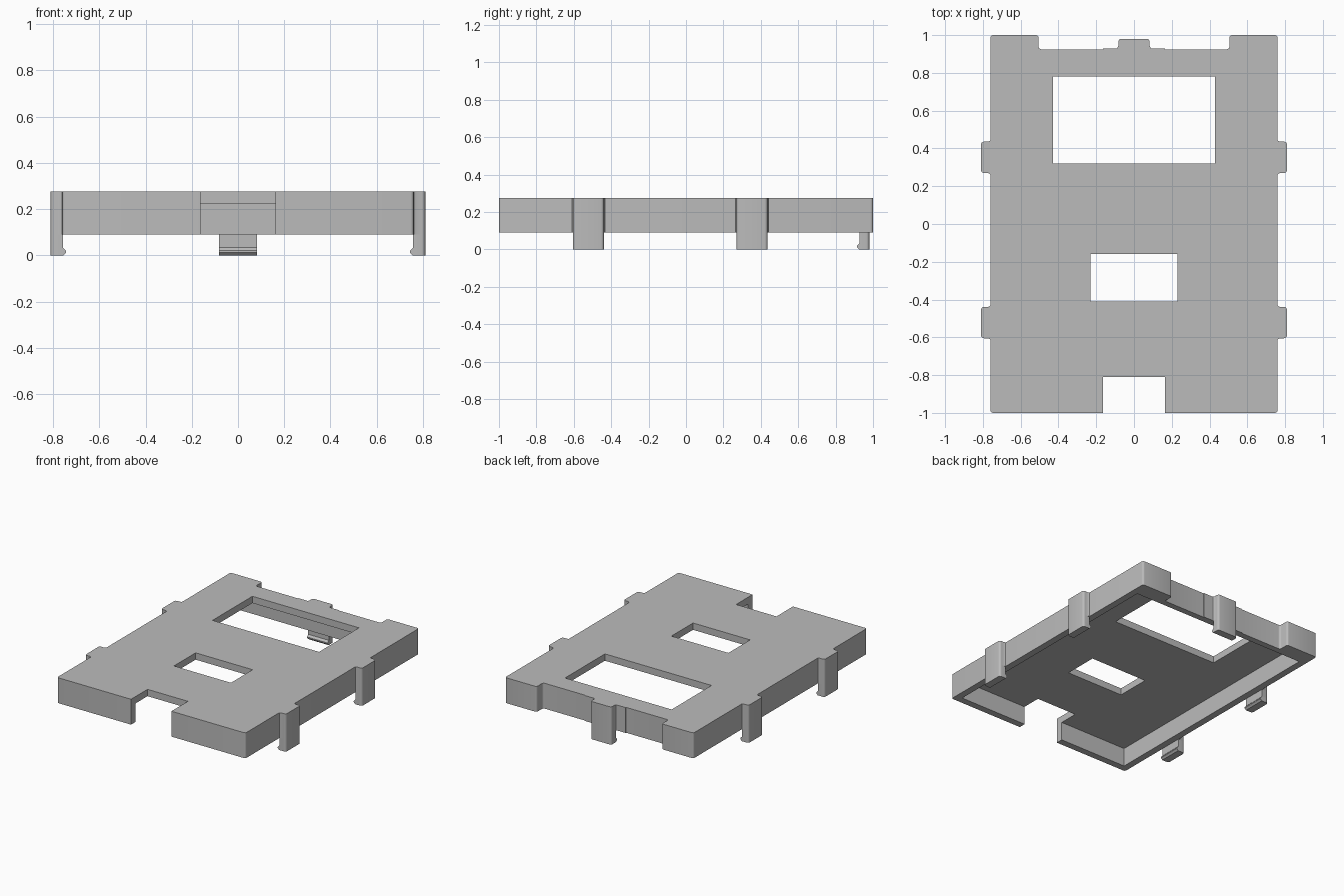
import bpy
import bmesh
from mathutils import Matrix, Vector
from math import pi

if "Cube" in bpy.data.objects:
    bpy.data.objects.remove(bpy.data.objects["Cube"], do_unlink=True)

TOP, RIM, PLATE = 0.275, 0.09, 0.225   # lid top, rim bottom, plate underside

grey = bpy.data.materials.new("plain grey")
grey.use_nodes = True
grey.diffuse_color = (0.5, 0.5, 0.5, 1)
grey.node_tree.nodes["Principled BSDF"].inputs["Base Color"].default_value = (0.5, 0.5, 0.5, 1)


def prism(name, outline, z0, z1, matrix=None, rounded=None):
    """Extrude an outline in z; round the vertical edges chosen by a rule."""
    bm = bmesh.new()
    face = bm.faces.new([bm.verts.new((x, y, z0)) for x, y in outline])
    out = bmesh.ops.extrude_face_region(bm, geom=[face])
    new = [g for g in out["geom"] if isinstance(g, bmesh.types.BMVert)]
    bmesh.ops.translate(bm, verts=new, vec=(0, 0, z1 - z0))
    if rounded:
        radius, rule = rounded
        edges = [e for e in bm.edges
                 if abs(e.verts[0].co.z - e.verts[1].co.z) > 1e-4 and rule(e.verts[0].co)]
        bmesh.ops.bevel(bm, geom=edges, offset=radius, segments=4, profile=0.5, affect='EDGES')
    if matrix:
        bm.transform(matrix)
    bmesh.ops.recalc_face_normals(bm, faces=bm.faces)
    mesh = bpy.data.meshes.new(name)
    bm.to_mesh(mesh)
    bm.free()
    mesh.materials.append(grey)
    obj = bpy.data.objects.new(name, mesh)
    bpy.context.collection.objects.link(obj)
    return obj


def rect(x0, x1, y0, y1):
    return [(x0, y0), (x1, y0), (x1, y1), (x0, y1)]


def mirrored(half):
    """Complete a half outline across the first axis."""
    return half + [(-a, b) for a, b in reversed(half)]


# Lid body: stepped back edge with a corner block at each side
outline = mirrored([(0.76, -1), (0.76, 1), (0.505, 1), (0.505, 0.925),
                    (0.165, 0.925), (0.165, 0.93)])
lid = prism("lid_body", outline, RIM, TOP,
            rounded=(0.014, lambda c: abs(c.x) > 0.4))

# Hollow underside, two windows and the front notch
cuts = {
    "cavity_cutter": (rect(-0.71, 0.71, -0.95, 0.88), 0, PLATE),
    "large_window_cutter": (rect(-0.43, 0.43, 0.32, 0.78), 0, 0.4),
    "small_window_cutter": (rect(-0.23, 0.23, -0.41, -0.16), 0, 0.4),
    "front_notch_cutter": (rect(-0.163, 0.163, -1.1, -0.81), 0, 0.4),
}
cutters = []
for name, (shape, z0, z1) in cuts.items():
    cutter = prism(name, shape, z0, z1)
    cutter.hide_render = True
    cutters.append(cutter)
    mod = lid.modifiers.new(name, 'BOOLEAN')
    mod.operation, mod.solver, mod.object = 'DIFFERENCE', 'EXACT', cutter
bpy.context.view_layer.update()
cut_mesh = bpy.data.meshes.new_from_object(
    lid.evaluated_get(bpy.context.evaluated_depsgraph_get()))
lid.modifiers.clear()
lid.data = cut_mesh
for cutter in cutters:
    bpy.data.objects.remove(cutter, do_unlink=True)

# Clip sections: first axis along the wall, second axis outward
UPPER = mirrored([(0.096, -0.002), (0.088, 0.002), (0.083, 0.012), (0.083, 0.05)])
STEM = mirrored([(0.083, -0.002), (0.083, 0.05)])
# Hook section: outward, height
HOOK = [(0.03, 0), (-0.004, 0), (-0.016, 0.012), (-0.016, 0.02), (0, 0.036), (0.03, 0.036)]
TURN_HOOK = Matrix(((0, 0, 1, 0), (1, 0, 0, 0), (0, 1, 0, 0), (0, 0, 0, 1)))


def clip(name, base, angle):
    place = Matrix.Translation(Vector((*base, 0))) @ Matrix.Rotation(angle, 4, 'Z')
    outer = (0.016, lambda c: c.y > 0.04)
    prism(name + "_upper", UPPER, RIM, TOP, place, outer)
    prism(name + "_stem", STEM, 0, RIM, place, outer)
    prism(name + "_hook", HOOK, -0.083, 0.083, place @ TURN_HOOK)


for side, sign in (("left", 1), ("right", -1)):
    for end, y in (("front", -0.522), ("back", 0.353)):
        clip(f"{side}_{end}_clip", (sign * 0.76, y), -sign * pi / 2)
clip("back_clip", (0, 0.93), 0)

# Smooth only the small rounded edges
bpy.ops.object.select_all(action='DESELECT')
for obj in bpy.context.collection.objects:
    if obj.type == 'MESH' and obj.data.materials and obj.data.materials[0] == grey:
        obj.select_set(True)
        bpy.context.view_layer.objects.active = obj
bpy.ops.object.shade_smooth_by_angle(angle=0.6)
